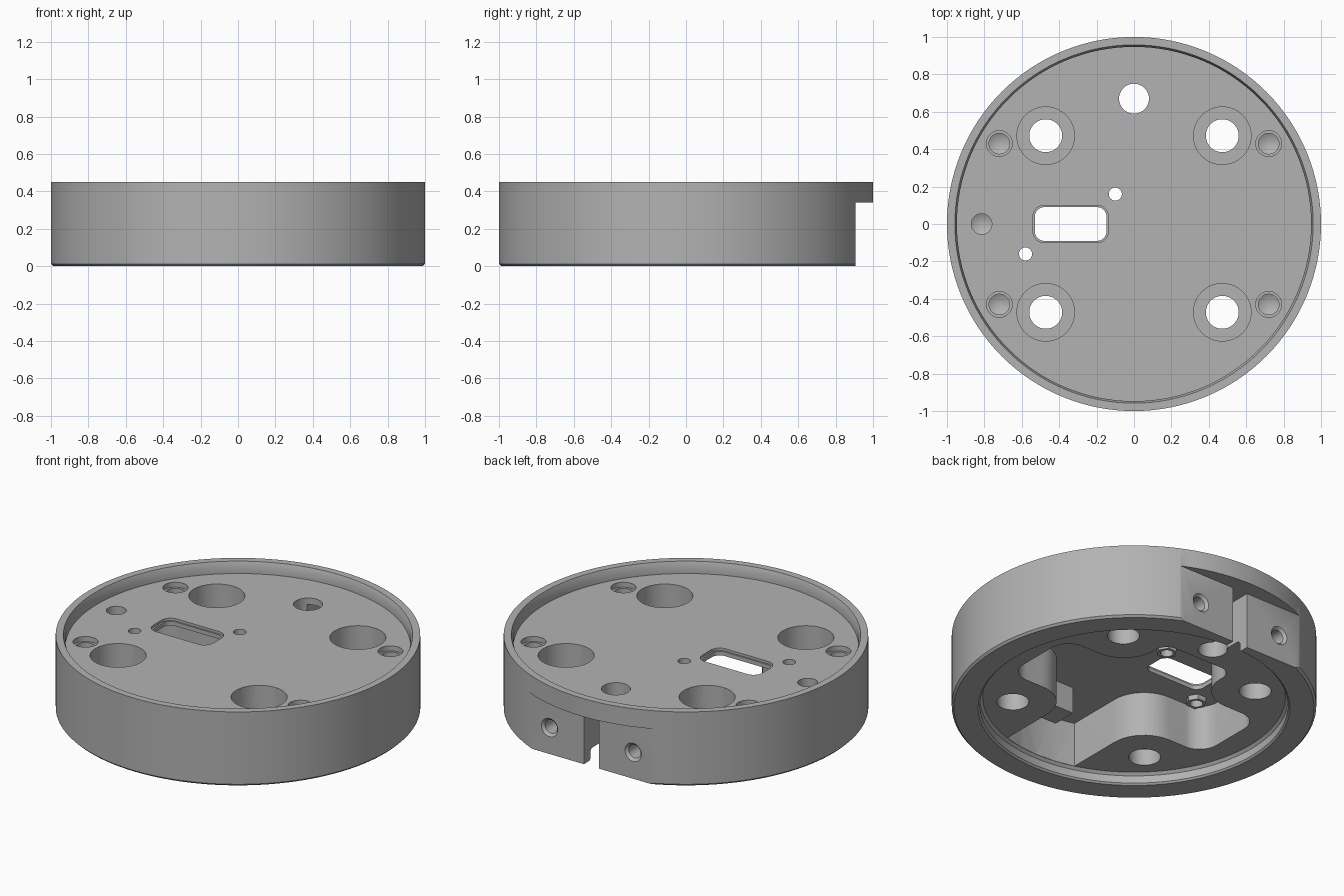
import bpy, bmesh, math
from mathutils import Matrix, Vector

cube = bpy.data.objects.get("Cube")
if cube:
    bpy.data.objects.remove(cube, do_unlink=True)

grey = bpy.data.materials.new("plain grey")
grey.use_nodes = True
colour = (0.45, 0.45, 0.45, 1)
grey.diffuse_color = colour
grey.node_tree.nodes["Principled BSDF"].inputs["Base Color"].default_value = colour


def finish(bm, name):
    bmesh.ops.recalc_face_normals(bm, faces=bm.faces)
    mesh = bpy.data.meshes.new(name)
    bm.to_mesh(mesh)
    bm.free()
    mesh.materials.append(grey)
    obj = bpy.data.objects.new(name, mesh)
    bpy.context.collection.objects.link(obj)
    return obj


def lathe(name, profile, at=(0, 0, 0), steps=40, turn=None):
    """Closed solid of revolution from (radius, height) points."""
    bm = bmesh.new()
    verts = [bm.verts.new((r, 0, z)) for r, z in profile]
    edges = [bm.edges.new(pair) for pair in zip(verts, verts[1:])]
    bmesh.ops.spin(bm, geom=verts + edges, cent=(0, 0, 0), axis=(0, 0, 1),
                   angle=math.tau, steps=steps)
    bmesh.ops.remove_doubles(bm, verts=bm.verts, dist=1e-5)
    if turn:
        bm.transform(turn)
    bm.transform(Matrix.Translation(at))
    return finish(bm, name)


def rod(name, x, y, r, low, high, steps=40):
    return lathe(name, [(0, low), (r, low), (r, high), (0, high)], (x, y, 0), steps)


def prism(name, points, low, high):
    bm = bmesh.new()
    face = bm.faces.new([bm.verts.new((x, y, low)) for x, y in points])
    out = bmesh.ops.extrude_face_region(bm, geom=[face])
    for v in out["geom"]:
        if isinstance(v, bmesh.types.BMVert):
            v.co.z = high
    return finish(bm, name)


def rounded(corners, steps=10):
    """Fillet the right-angled corners given as (x, y, radius)."""
    points = []
    for i, (x, y, r) in enumerate(corners):
        p = Vector((x, y))
        if r == 0:
            points.append(p)
            continue
        a = (Vector(corners[i - 1][:2]) - p).normalized()
        b = (Vector(corners[(i + 1) % len(corners)][:2]) - p).normalized()
        for k in range(steps + 1):
            t = math.pi / 2 * k / steps
            points.append(p + r * (a * (1 - math.sin(t)) + b * (1 - math.cos(t))))
    return points


def box(name, x0, x1, y0, y1, low, high, r=0):
    corners = [(x0, y0, r), (x1, y0, r), (x1, y1, r), (x0, y1, r)]
    return prism(name, rounded(corners), low, high)


def combine(target, tool, operation="DIFFERENCE"):
    mod = target.modifiers.new("shape", "BOOLEAN")
    mod.operation = operation
    mod.solver = "EXACT"
    mod.object = tool
    bpy.context.view_layer.objects.active = target
    bpy.ops.object.modifier_apply(modifier=mod.name)
    bpy.data.objects.remove(tool, do_unlink=True)


# Round housing with a recess on top and a lipped recess below
body = lathe("round_housing", [
    (0, 0.07), (0.83, 0.07), (0.845, 0.055), (0.845, 0.01), (0.855, 0), (0.988, 0),
    (1, 0.012), (1, 0.45), (0.958, 0.45), (0.947, 0.42), (0.947, 0.38), (0, 0.38)],
    steps=128)

# Underside cavity that leaves four rounded corner bosses
half = [(0.12, -0.821, 0), (0.24, -0.795, 0), (0.24, -0.24, 0.21), (0.69, -0.24, 0.12),
        (0.69, 0.24, 0.12), (0.24, 0.24, 0.21), (0.24, 0.55, 0.08)]
outline = [(0, -0.83, 0)] + half + [(-x, y, r) for x, y, r in reversed(half)]
combine(body, prism("cavity", rounded(outline), 0.03, 0.34))

# Small block in the cavity and hexagonal standoffs
combine(body, box("inner_block", 0.016, 0.3, -0.65, -0.5, 0.18, 0.36), "UNION")
small_holes = [(-0.58, -0.16), (-0.1, 0.16)]
for x, y in small_holes:
    combine(body, rod("standoff", x, y, 0.057, 0.31, 0.36, 6), "UNION")
for x, y in small_holes:
    combine(body, rod("small_hole", x, y, 0.035, 0.2, 0.5, 32))

# Connector opening with a shallow step around it
combine(body, box("opening", -0.53, -0.147, -0.09, 0.09, 0.2, 0.5, 0.05))
combine(body, box("opening_step", -0.54, -0.137, -0.1, 0.1, 0.365, 0.5, 0.06))

# Counterbored corner holes and stepped blind holes
for sx in (-1, 1):
    for sy in (-1, 1):
        combine(body, lathe("corner_hole", [
            (0, 0), (0.088, 0), (0.088, 0.17), (0.154, 0.17), (0.154, 0.5), (0, 0.5)],
            (0.472 * sx, 0.472 * sy, 0)))
        combine(body, lathe("blind_hole", [
            (0, 0.14), (0.055, 0.17), (0.055, 0.35), (0.069, 0.35), (0.069, 0.42), (0, 0.42)],
            (0.72 * sx, 0.43 * sy, 0)))
combine(body, lathe("side_hole", [(0, 0.14), (0.055, 0.17), (0.055, 0.42), (0, 0.42)],
                    (-0.815, 0, 0)))

# Rear flat under the rim, cable hole, slot and two screw holes
combine(body, box("rear_flat", -0.6, 0.6, 0.905, 1.2, -0.1, 0.34))
combine(body, rod("cable_hole", 0, 0.67, 0.08, -0.1, 0.6))
combine(body, box("cable_slot", -0.05, 0.05, 0.67, 1.2, -0.1, 0.34))
to_back = Matrix.Rotation(-math.pi / 2, 4, "X")
for x in (-0.28, 0.28):
    combine(body, lathe("rear_screw_hole", [
        (0, -0.22), (0.04, -0.2), (0.04, -0.015), (0.055, 0), (0.055, 0.05), (0, 0.05)],
        (x, 0.905, 0.16), turn=to_back))

# Smooth round walls with crisp edges
bpy.ops.object.select_all(action="DESELECT")
body.select_set(True)
bpy.context.view_layer.objects.active = body
bpy.ops.object.shade_smooth_by_angle(angle=math.radians(25))
